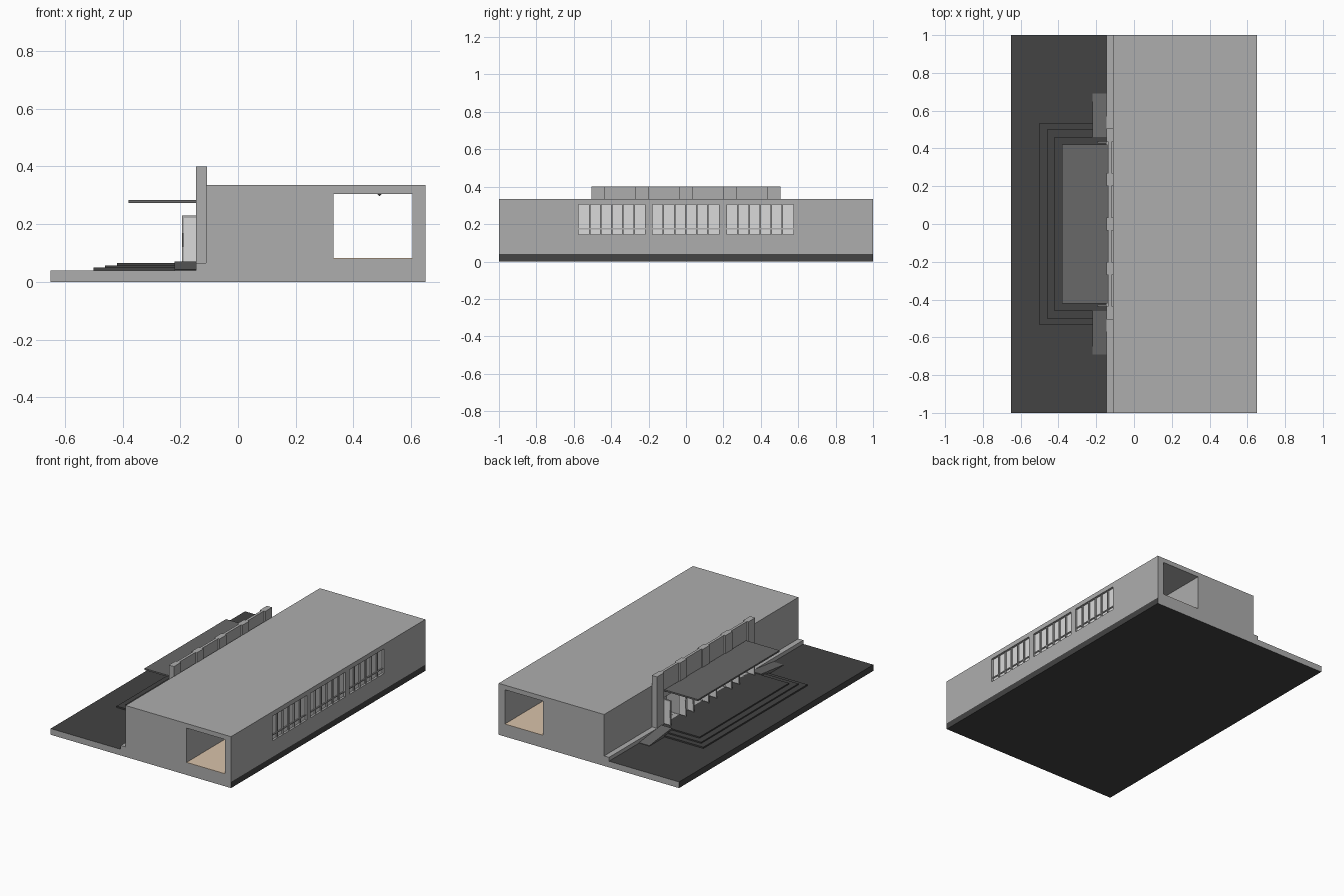
import bpy
import bmesh

if "Cube" in bpy.data.objects:
    bpy.data.objects.remove(bpy.data.objects["Cube"], do_unlink=True)


def material(name, r, g, b):
    m = bpy.data.materials.new(name)
    m.use_nodes = True
    m.diffuse_color = (r, g, b, 1)
    m.node_tree.nodes["Principled BSDF"].inputs["Base Color"].default_value = (r, g, b, 1)
    return m


concrete = material("grey concrete", 0.42, 0.42, 0.42)
paving = material("dark paving", 0.056, 0.056, 0.056)
metal = material("mid grey metal", 0.14, 0.14, 0.14)
glass = material("pale glass", 0.70, 0.70, 0.70)
beige = material("beige floor", 0.69, 0.54, 0.40)


def box(name, x, y, z, *mats):
    """Axis-aligned box from (min, max) ranges."""
    bm = bmesh.new()
    bmesh.ops.create_cube(bm, size=1)
    for v in bm.verts:
        for i, (lo, hi) in enumerate((x, y, z)):
            v.co[i] = hi if v.co[i] > 0 else lo
    mesh = bpy.data.meshes.new(name)
    bm.to_mesh(mesh)
    bm.free()
    ob = bpy.data.objects.new(name, mesh)
    bpy.context.collection.objects.link(ob)
    for m in mats:
        mesh.materials.append(m)
    return ob


def cut(target, cutter):
    mod = target.modifiers.new(cutter.name, "BOOLEAN")
    mod.operation = "DIFFERENCE"
    mod.solver = "EXACT"
    mod.object = cutter
    cutter.hide_render = True
    cutter.hide_viewport = True
    cutter.display_type = "WIRE"


# Ground slab: dark paving with concrete ends
slab = box("ground_slab", (-0.65, 0.65), (-1, 1), (0, 0.04), paving, concrete)
for f in slab.data.polygons:
    f.material_index = 1 if abs(f.normal.y) > 0.5 else 0

# Main hall with a passage running its whole length
hall = box("main_hall", (-0.11, 0.65), (-1, 1), (0.04, 0.335), concrete)
cut(hall, box("passage_cutter", (0.33, 0.605), (-1.1, 1.1), (0.08, 0.305), concrete))
box("passage_floor", (0.33, 0.605), (-1, 1), (0.078, 0.082), beige)
box("wall_curb", (-0.145, -0.11), (-1, 1), (0.04, 0.065), concrete)

# Window bands: three groups of six panes with a transom
PANES = 6
for label, start in (("front", -0.575), ("middle", -0.18), ("rear", 0.218)):
    end = start + 0.357
    cut(hall, box(label + "_window_cutter", (0.59, 0.7), (start, end), (0.145, 0.305), concrete))
    box(label + "_window_glass", (0.63, 0.636), (start, end), (0.145, 0.305), glass)
    box(label + "_window_transom", (0.625, 0.642), (start, end), (0.172, 0.179), concrete)
    step = (end - start) / PANES
    for i in range(1, PANES):
        y = start + i * step
        box(label + "_window_mullion", (0.625, 0.645), (y - 0.004, y + 0.004),
            (0.145, 0.305), concrete)

# Entrance fins, infill panels and opened door leaves
FINS = [-0.47, -0.235, 0, 0.235, 0.47]
HALF = 0.035
for y in FINS:
    box("entrance_fin", (-0.145, -0.108), (y - HALF, y + HALF), (0.065, 0.4), concrete)
for a, b in zip(FINS, FINS[1:]):
    lo, hi = a + HALF, b - HALF
    box("entrance_panel", (-0.135, -0.118), (lo, hi), (0.23, 0.4), concrete)
    cut(hall, box("doorway_cutter", (-0.2, -0.05), (lo, hi), (0.066, 0.23), concrete))
    for y in (lo + 0.004, hi - 0.004):
        box("door_leaf", (-0.19, -0.145), (y - 0.003, y + 0.003), (0.07, 0.225), glass)
        box("door_top_rail", (-0.193, -0.145), (y - 0.004, y + 0.004), (0.222, 0.23), concrete)
        box("door_stile", (-0.194, -0.187), (y - 0.004, y + 0.004), (0.066, 0.23), concrete)
        box("door_handle", (-0.192, -0.189), (y - 0.006, y + 0.006), (0.12, 0.17), paving)

# Flat canopy over the entrance
box("canopy", (-0.38, -0.14), (-0.42, 0.42), (0.273, 0.283), metal)

# Three nested entrance steps
for x, y, top in ((-0.5, 0.535, 0.049), (-0.46, 0.5, 0.057), (-0.42, 0.46, 0.065)):
    box("entrance_step", (x, -0.14), (-y, y), (0.035, top), paving)

# Sloping side ramps, falling away from the steps
for side in (-1, 1):
    lo, hi = sorted((side * 0.46, side * 0.69))
    ramp = box("side_ramp", (-0.22, -0.145), (lo, hi), (0.036, 0.07), metal)
    for v in ramp.data.vertices:
        if v.co.z > 0.05 and abs(v.co.y) > 0.6:
            v.co.z = 0.043

# Small passage ceiling lamp
bpy.ops.mesh.primitive_cone_add(vertices=8, radius1=0.008, radius2=0, depth=0.008,
                                location=(0.49, 0, 0.301), rotation=(3.14159, 0, 0))
lamp = bpy.context.object
lamp.name = "passage_lamp"
lamp.data.materials.append(metal)
